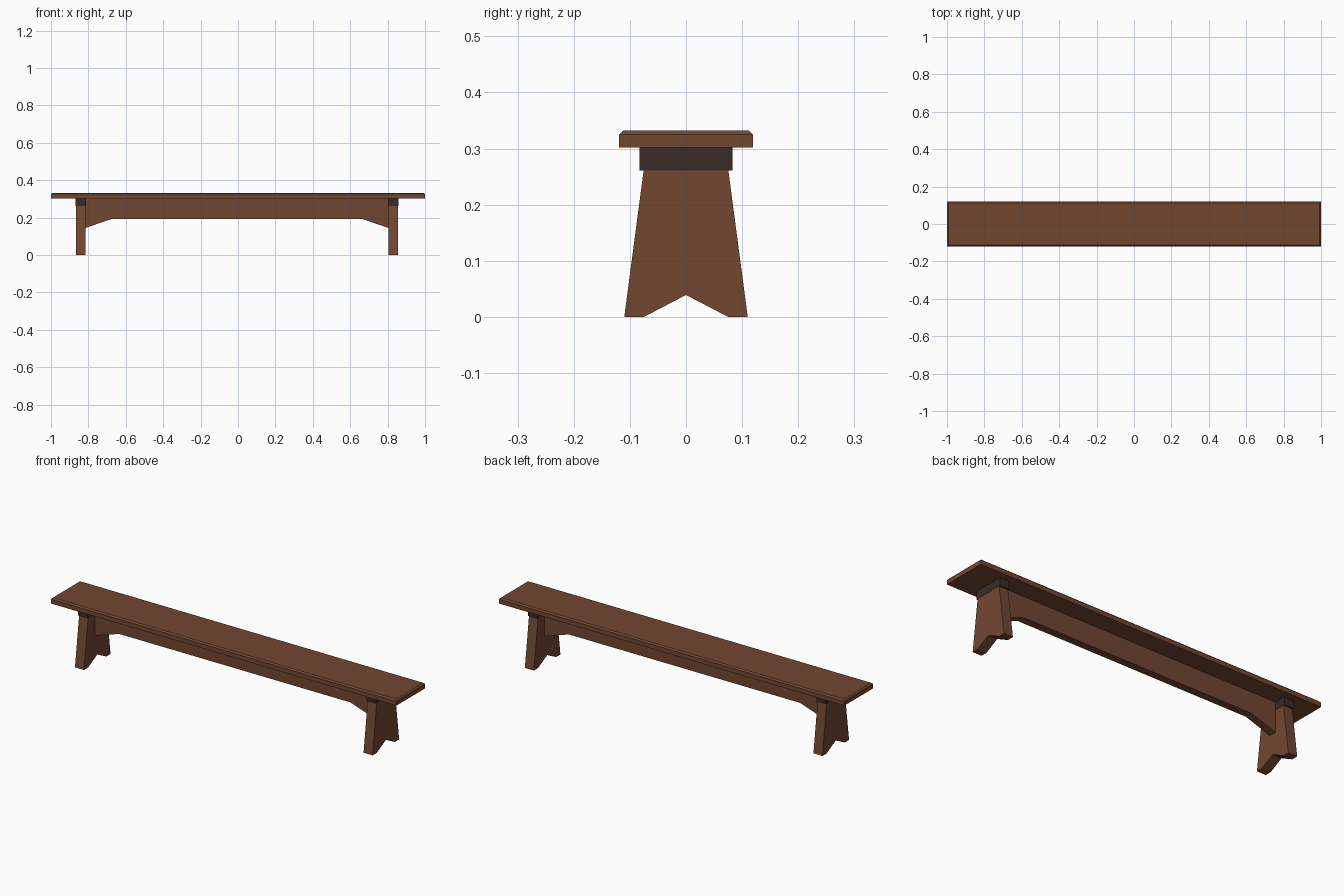
import bpy, bmesh
from mathutils import Vector

if "Cube" in bpy.data.objects:
    bpy.data.objects.remove(bpy.data.objects["Cube"])


def material(name, color):
    m = bpy.data.materials.new(name)
    m.diffuse_color = color
    m.use_nodes = True
    m.node_tree.nodes["Principled BSDF"].inputs["Base Color"].default_value = m.diffuse_color
    return m


wood = material("brown_wood", (0.17, 0.063, 0.031, 1))
dark = material("dark_wood", (0.042, 0.024, 0.02, 1))


def finish(name, bm, mat):
    bmesh.ops.recalc_face_normals(bm, faces=bm.faces)
    me = bpy.data.meshes.new(name)
    bm.to_mesh(me)
    bm.free()
    me.materials.append(mat)
    ob = bpy.data.objects.new(name, me)
    bpy.context.collection.objects.link(ob)
    return ob


def extrude_profile(name, points, direction, mat):
    bm = bmesh.new()
    face = bm.faces.new([bm.verts.new(p) for p in points])
    new = bmesh.ops.extrude_face_region(bm, geom=[face], use_keep_orig=True)
    verts = [g for g in new["geom"] if isinstance(g, bmesh.types.BMVert)]
    bmesh.ops.translate(bm, verts=verts, vec=Vector(direction))
    return finish(name, bm, mat)


def box(x0, x1, y0, y1, z0, z1):
    bm = bmesh.new()
    bmesh.ops.create_cube(bm, size=1)
    for v in bm.verts:
        v.co = ((x0 + x1) / 2 + v.co.x * (x1 - x0),
                (y0 + y1) / 2 + v.co.y * (y1 - y0),
                (z0 + z1) / 2 + v.co.z * (z1 - z0))
    return bm


# Seat plank with chamfered upper rim
TOP, UNDER, BLOCK = 0.332, 0.302, 0.261
bm = box(-1, 1, -0.119, 0.119, UNDER, TOP)
rim = [e for e in bm.edges if all(v.co.z > TOP - 0.001 for v in e.verts)]
bmesh.ops.bevel(bm, geom=rim, offset=0.007, segments=1, affect='EDGES')
finish("seat", bm, wood)

# Tapered notched legs, each under a dark block
half_leg = [(0.075, 0), (0.11, 0), (0.0755, BLOCK)]
outline = half_leg + [(-y, z) for y, z in reversed(half_leg)] + [(0, 0.039)]
LEFT, RIGHT, THICK = -0.867, 0.804, 0.052
for side, x in (("left", LEFT), ("right", RIGHT)):
    extrude_profile(side + "_leg", [(x, y, z) for y, z in outline],
                    (THICK, 0, 0), wood)
    finish(side + "_leg_block",
           box(x - 0.001, x + THICK + 0.001, -0.083, 0.083, BLOCK, UNDER), dark)

# Long apron board, deeper where it meets the legs
a, b = LEFT + THICK, RIGHT
apron = [(a, UNDER), (a, 0.145), (a + 0.14, 0.192),
         (b - 0.14, 0.192), (b, 0.145), (b, UNDER)]
extrude_profile("apron", [(x, -0.02, z) for x, z in apron], (0, 0.04, 0), wood)
